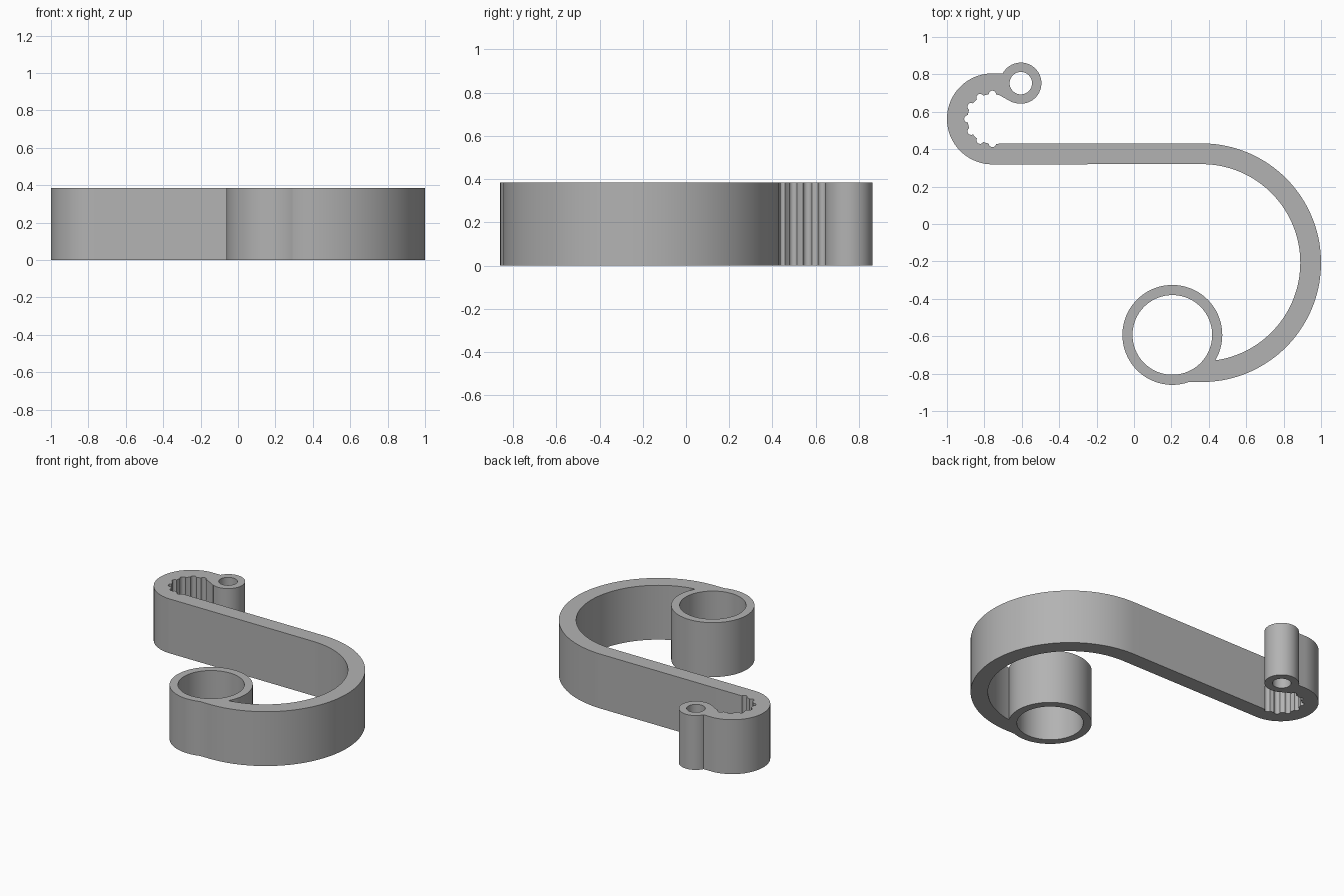
import bpy, bmesh
from math import radians, sin, cos

if "Cube" in bpy.data.objects:
    bpy.data.objects.remove(bpy.data.objects["Cube"], do_unlink=True)

HEIGHT = 0.385
BEND, BEND_OUT, BEND_IN = (0.362, -0.207), 0.638, 0.527     # large bend
HOOK, HOOK_OUT, HOOK_IN = (-0.757, 0.562), 0.243, 0.133     # small grip bend
RING, RING_OUT, RING_IN = (0.205, -0.593), 0.267, 0.213     # large ring
EYE, EYE_OUT, EYE_IN = (-0.605, 0.753), 0.11, 0.06          # small eyelet

grey = bpy.data.materials.new("plain grey")
grey.use_nodes = True
grey.diffuse_color = (0.45, 0.45, 0.45, 1)
grey.node_tree.nodes["Principled BSDF"].inputs["Base Color"].default_value = grey.diffuse_color


def arc(centre, radius, start, end, steps):
    angles = [radians(start + (end - start) * i / steps) for i in range(steps + 1)]
    return [(centre[0] + radius * cos(a), centre[1] + radius * sin(a)) for a in angles]


def prism(name, points, low=0.0, high=HEIGHT):
    """Extrude a flat outline into a solid."""
    bm = bmesh.new()
    face = bm.faces.new([bm.verts.new((x, y, low)) for x, y in points])
    top = bmesh.ops.extrude_face_region(bm, geom=[face])["geom"]
    for v in top:
        if isinstance(v, bmesh.types.BMVert):
            v.co.z = high
    bmesh.ops.recalc_face_normals(bm, faces=bm.faces)
    mesh = bpy.data.meshes.new(name)
    bm.to_mesh(mesh)
    bm.free()
    mesh.materials.append(grey)
    obj = bpy.data.objects.new(name, mesh)
    bpy.context.collection.objects.link(obj)
    return obj


def disc(name, centre, radius, steps=96, **span):
    return prism(name, arc(centre, radius, 0, 360, steps)[:-1], **span)


def combine(body, tool, operation):
    """Apply a boolean and drop the tool object."""
    mod = body.modifiers.new(operation.lower(), 'BOOLEAN')
    mod.operation, mod.solver, mod.object = operation, 'EXACT', tool
    bpy.context.view_layer.objects.active = body
    bpy.ops.object.modifier_apply(modifier=mod.name)
    bpy.data.objects.remove(tool, do_unlink=True)


# S-shaped arm: outer side of the bend and inner side of the hook, then back
outline = [(0.25, BEND[1] - BEND_OUT)]
outline += arc(BEND, BEND_OUT, -90, 90, 72)
outline += arc(HOOK, HOOK_IN, 270, 90, 48)
outline += [(-0.722, 0.69), (-0.65, 0.65), (-0.65, HOOK[1] + HOOK_OUT)]
outline += arc(HOOK, HOOK_OUT, 90, 270, 60)
outline += arc(BEND, BEND_IN, 90, -90, 72)
outline += [(0.25, BEND[1] - BEND_IN)]
hook = prism("s_hook_bracket", outline)

# Ring and eyelet joined to the arm ends
combine(hook, disc("ring_body", RING, RING_OUT), 'UNION')
combine(hook, disc("eyelet_body", EYE, EYE_OUT, 64), 'UNION')

# Bores
through = dict(low=-0.1, high=HEIGHT + 0.1)
combine(hook, disc("ring_bore", RING, RING_IN, **through), 'DIFFERENCE')
combine(hook, disc("eyelet_bore", EYE, EYE_IN, 48, **through), 'DIFFERENCE')

# Grip grooves around the inside of the small bend
for centre in arc(HOOK, 0.131, 90, 270, 6):
    combine(hook, disc("grip_groove", centre, 0.02, 20, **through), 'DIFFERENCE')

bpy.ops.object.select_all(action='DESELECT')
hook.select_set(True)
bpy.context.view_layer.objects.active = hook
bpy.ops.object.shade_smooth_by_angle(angle=radians(30))
